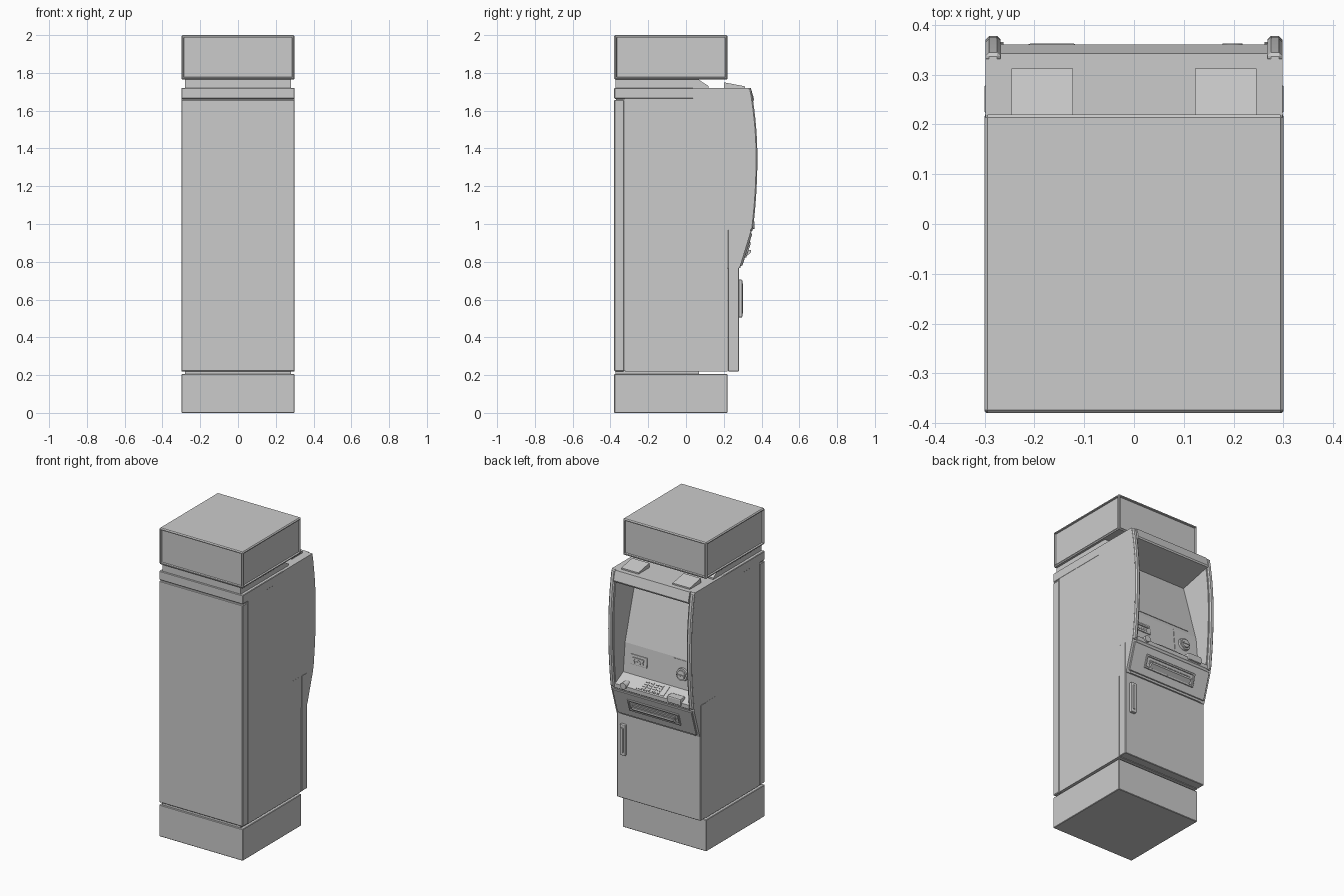
import bpy, bmesh, math
from mathutils import Matrix

if "Cube" in bpy.data.objects:
    bpy.data.objects.remove(bpy.data.objects["Cube"])


def finish(bm, name, bevel=0.0, seg=1):
    bmesh.ops.recalc_face_normals(bm, faces=bm.faces)
    me = bpy.data.meshes.new(name)
    bm.to_mesh(me)
    bm.free()
    ob = bpy.data.objects.new(name, me)
    bpy.context.collection.objects.link(ob)
    if bevel:
        m = ob.modifiers.new("bevel", 'BEVEL')
        m.width, m.segments = bevel, seg
        m.limit_method, m.angle_limit = 'ANGLE', math.radians(40)
    return ob


def profile(name, pts, x0, x1, bevel=0.0, seg=1):
    """Extrude a closed (y, z) outline from x0 to x1."""
    bm = bmesh.new()
    f = bm.faces.new([bm.verts.new((x0, y, z)) for y, z in pts])
    r = bmesh.ops.extrude_face_region(bm, geom=[f])
    vs = [v for v in r['geom'] if isinstance(v, bmesh.types.BMVert)]
    bmesh.ops.translate(bm, verts=vs, vec=(x1 - x0, 0, 0))
    return finish(bm, name, bevel, seg)


def box(name, x0, x1, y0, y1, z0, z1, bevel=0.0, seg=1):
    return profile(name, [(y0, z0), (y1, z0), (y1, z1), (y0, z1)], x0, x1, bevel, seg)


def on_slope(a, b, t, off=0.0):
    """Point at fraction t along a slope, lifted by off along its outward normal."""
    dy, dz = b[0] - a[0], b[1] - a[1]
    n = math.hypot(dy, dz)
    return (a[0] + dy * t + dz / n * off, a[1] + dz * t - dy / n * off)


def plate(name, slope, x0, x1, t0, t1, thick, bevel=0.0, seg=1):
    """Slab lying on a sloped face of the fascia."""
    a, b = slope
    pts = [on_slope(a, b, t0, -0.004), on_slope(a, b, t0, thick),
           on_slope(a, b, t1, thick), on_slope(a, b, t1, -0.004)]
    return profile(name, pts, x0, x1, bevel, seg)


def disc(name, x, y, z, r, depth, tilt=0.0):
    bm = bmesh.new()
    bmesh.ops.create_cone(bm, cap_ends=True, segments=32, radius1=r, radius2=r * 0.92, depth=depth,
                          matrix=Matrix.Translation((x, y, z)) @ Matrix.Rotation(-math.pi / 2 + tilt, 4, 'X'))
    return finish(bm, name)


# base and the recessed connectors above and below the cabinet
box("base", -0.3, 0.3, -0.38, 0.22, 0, 0.205, 0.003)
box("base_spacer", -0.28, 0.28, -0.372, 0.07, 0.2, 0.23)
profile("sign_neck", [(-0.372, 1.71), (0.12, 1.71), (0.12, 1.73), (0.07, 1.762), (0.07, 1.77), (-0.372, 1.77)],
        -0.28, 0.28)

# sign box with recessed panels on its four sides
bm = bmesh.new()
bmesh.ops.create_cube(bm, size=1, matrix=Matrix.Translation((0, -0.08, 1.882)) @ Matrix.Diagonal((0.6, 0.6, 0.236, 1)))
bmesh.ops.bevel(bm, geom=bm.edges[:], offset=0.006, segments=1, affect='EDGES')
bm.normal_update()
sides = [f for f in bm.faces if abs(f.normal.z) < 0.01 and f.calc_area() > 0.05]
bmesh.ops.inset_individual(bm, faces=sides, thickness=0.008)
bmesh.ops.inset_individual(bm, faces=sides, thickness=0.003, depth=-0.010)
finish(bm, "sign_box")

# cabinet shell, rear door and top band
profile("cabinet_body", [(-0.324, 0.22), (0.22, 0.22), (0.22, 0.97), (0.12, 0.97), (0.12, 1.72),
                         (-0.324, 1.72)], -0.299, 0.299)
box("rear_door", -0.3, 0.3, -0.38, -0.328, 0.22, 1.657, 0.004)
box("rear_core", -0.295, 0.295, -0.37, -0.31, 0.225, 1.715)
box("top_band", -0.3, 0.3, -0.38, 0.04, 1.663, 1.721, 0.003)

# safe door with its handle
box("safe_door", -0.3, 0.3, 0.222, 0.28, 0.22, 0.97, 0.003)
box("door_handle", 0.23, 0.268, 0.27, 0.298, 0.505, 0.705, 0.005, 2)
box("door_handle_grip", 0.241, 0.257, 0.29, 0.302, 0.525, 0.685, 0.002)

# interior fascia: header, sloping ceiling, screen, reader wall, shelf, lower front
screen = ((0.25, 1.22), (0.14, 1.60))
wall = ((0.268, 1.035), (0.25, 1.22))
shelf = ((0.352, 0.99), (0.268, 1.035))
front = ((0.288, 0.768), (0.347, 0.96))
profile("fascia", [(0.1, 1.72), (0.343, 1.72), (0.361, 1.66), (0.357, 1.65), screen[1], screen[0],
                   wall[0], shelf[0], (0.352, 0.965), front[1], front[0], (0.27, 0.765), (0.1, 0.765)],
        -0.268, 0.268)

# curved cheeks either side of the recess
curve = []
for i in range(15):
    z = 1.72 - 0.755 * i / 14
    k = 0.25 if z > 1.35 else 0.165
    curve.append((0.378 - k * (z - 1.35) ** 2, z))
for s, side in ((1, "left"), (-1, "right")):
    inner = [(y - 0.012, z) for y, z in curve]
    profile("cheek_" + side, [(0.12, 1.72)] + inner + [(0.342, 0.955), (0.284, 0.766), (0.12, 0.766)],
            s * 0.262, s * 0.2985)
    trim = curve + [(y - 0.03, z) for y, z in reversed(curve)]
    ob = profile("cheek_trim_" + side, trim, s * 0.268, s * 0.298, 0.007)

# screen and reader wall details
plate("screen", screen, -0.21, 0.215, 0.06, 0.93, 0.003)
plate("reader_panel", wall, -0.264, -0.09, 0.04, 0.96, 0.003)
ry, rz = on_slope(*wall, 0.5, 0.006)
disc("card_reader", -0.16, ry, rz, 0.042, 0.02, 0.1)
disc("card_reader_nose", -0.16, ry + 0.01, rz + 0.001, 0.030, 0.016, 0.1)
box("card_slot", -0.187, -0.133, ry, ry + 0.022, rz - 0.004, rz + 0.004, 0.001)
plate("receipt_frame", wall, 0.095, 0.215, 0.34, 0.68, 0.006, 0.004, 2)
plate("receipt_lip", wall, 0.115, 0.195, 0.53, 0.60, 0.012, 0.001)
for i in range(4):
    plate(f"receipt_rib_{i}", wall, 0.12 + i * 0.02, 0.13 + i * 0.02, 0.40, 0.48, 0.009)

# shelf with keypad and the two small front modules
plate("keypad_plate", shelf, -0.08, 0.12, 0.1, 0.9, 0.003)
for r in range(4):
    for c in range(4):
        x = -0.045 + c * 0.034
        plate(f"key_{r}_{c}", shelf, x, x + 0.025, 0.16 + r * 0.18, 0.28 + r * 0.18, 0.006)
box("shelf_reader", -0.215, -0.115, 0.31, 0.363, 0.973, 1.018, 0.008, 2)
disc("shelf_sensor", 0.198, 0.34, 0.993, 0.022, 0.046)

# lower front plate with cash slot
plate("lower_plate", front, -0.285, 0.285, 0.06, 0.95, 0.007, 0.003)
for z0, z1, n in ((0.30, 0.36, "bottom"), (0.66, 0.72, "top")):
    plate("cash_frame_" + n, front, -0.185, 0.185, z0, z1, 0.014, 0.002)
for s, n in ((1, "left"), (-1, "right")):
    plate("cash_frame_" + n, front, s * 0.173, s * 0.185, 0.30, 0.72, 0.014, 0.002)
plate("cash_shutter", front, -0.155, 0.155, 0.46, 0.58, 0.012, 0.002)
profile("cash_lip", [(0.31, 0.835), (0.318, 0.828), (0.345, 0.85), (0.345, 0.862), (0.335, 0.862), (0.315, 0.85)],
        -0.15, 0.15)

# wedge lamps on the top
for s, n in ((1, "left"), (-1, "right")):
    profile("top_lamp_" + n, [(0.20, 1.715), (0.312, 1.715), (0.312, 1.729), (0.20, 1.75)], s * 0.123, s * 0.246)
